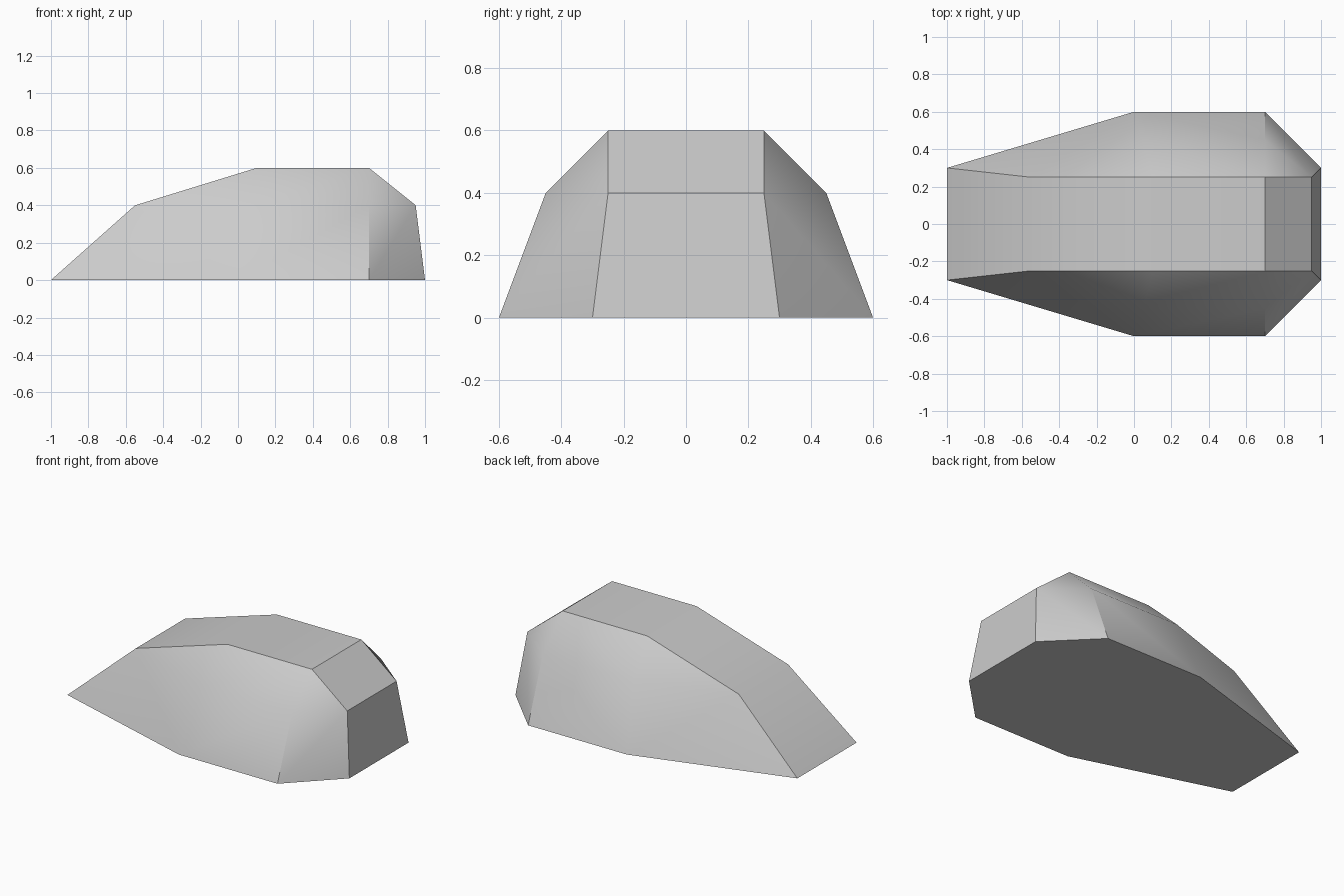
import bpy
import bmesh
import math

cube = bpy.data.objects.get("Cube")
if cube:
    bpy.data.objects.remove(cube, do_unlink=True)

# Grey shell material
grey = bpy.data.materials.new("light_grey")
grey.use_nodes = True
colour = (0.6, 0.6, 0.6, 1)
grey.diffuse_color = colour
bsdf = next(n for n in grey.node_tree.nodes if n.type == "BSDF_PRINCIPLED")
bsdf.inputs["Base Color"].default_value = colour

# Corner points of one half: roof line, shoulder and base outline
corners = {
    "nose_base": (-1, 0.3, 0), "side_base": (0, 0.6, 0),
    "rear_side_base": (0.7, 0.6, 0), "tail_base": (1, 0.3, 0),
    "nose_top": (-0.55, 0.25, 0.4), "roof_front": (0.1, 0.25, 0.6),
    "roof_rear": (0.7, 0.25, 0.6), "tail_top": (0.95, 0.25, 0.4),
    "shoulder_front": (0.05, 0.45, 0.4), "shoulder_rear": (0.7, 0.45, 0.4),
}

# Panels on each flank
flank = [
    ("nose_base", "side_base", "nose_top"),
    ("nose_top", "side_base", "shoulder_front"),
    ("nose_top", "shoulder_front", "roof_front"),
    ("side_base", "rear_side_base", "shoulder_rear", "shoulder_front"),
    ("shoulder_front", "shoulder_rear", "roof_rear", "roof_front"),
    ("roof_rear", "shoulder_rear", "tail_top"),
    ("shoulder_rear", "rear_side_base", "tail_top"),
    ("rear_side_base", "tail_base", "tail_top"),
]

# Panels spanning the centre follow the lengthwise profile
spine = ["nose_base", "nose_top", "roof_front", "roof_rear", "tail_top", "tail_base"]
outline = ["nose_base", "side_base", "rear_side_base", "tail_base"]

bm = bmesh.new()
left, right = [
    {name: bm.verts.new((x, y * side, z)) for name, (x, y, z) in corners.items()}
    for side in (1, -1)
]
for half in (left, right):
    for panel in flank:
        bm.faces.new([half[name] for name in panel])
for a, b in zip(spine, spine[1:]):
    bm.faces.new((left[a], left[b], right[b], right[a]))
bm.faces.new([left[n] for n in outline] + [right[n] for n in reversed(outline)])
bmesh.ops.recalc_face_normals(bm, faces=bm.faces)

mesh = bpy.data.meshes.new("faceted_shell")
bm.to_mesh(mesh)
bm.free()
mesh.materials.append(grey)
shell = bpy.data.objects.new("faceted_shell", mesh)
bpy.context.collection.objects.link(shell)

# Soft shading across shallow folds, crisp edges elsewhere
bpy.ops.object.select_all(action="DESELECT")
shell.select_set(True)
bpy.context.view_layer.objects.active = shell
bpy.ops.object.shade_smooth_by_angle(angle=math.radians(30))
